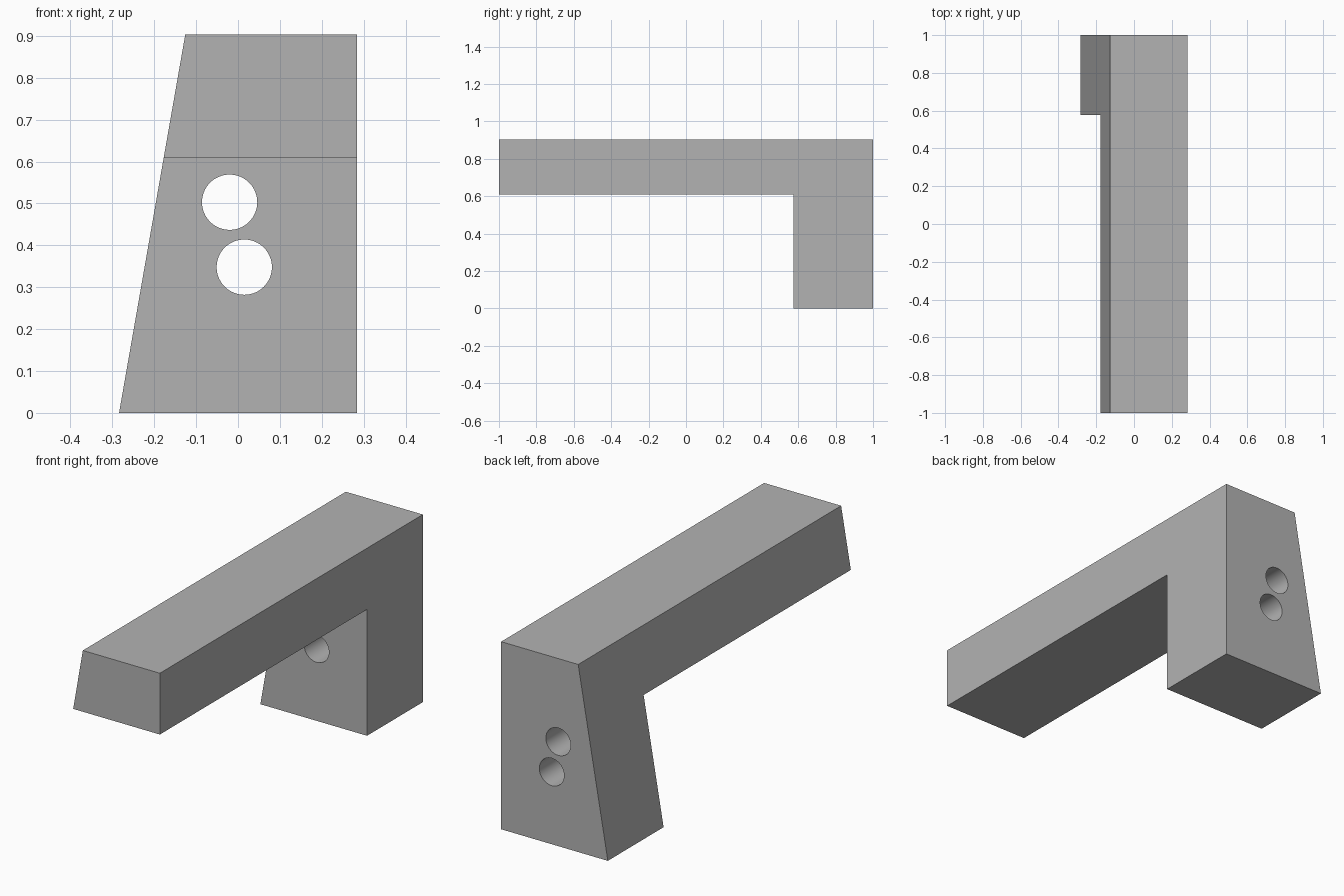
import bpy
import bmesh
import math

default = bpy.data.objects.get("Cube")
if default:
    bpy.data.objects.remove(default, do_unlink=True)

HALF_WIDTH = 0.284
HEIGHT = 0.903
SLOPE = 0.158 / HEIGHT      # inward lean of the slanted side
ARM_BOTTOM = 0.608
LEG_FRONT = 0.576

grey = bpy.data.materials.new("plain grey")
grey.use_nodes = True
colour = (0.45, 0.45, 0.45, 1)
grey.diffuse_color = colour
grey.node_tree.nodes["Principled BSDF"].inputs["Base Color"].default_value = colour


def add_object(name, bm):
    bmesh.ops.recalc_face_normals(bm, faces=bm.faces)
    mesh = bpy.data.meshes.new(name)
    bm.to_mesh(mesh)
    bm.free()
    mesh.materials.append(grey)
    obj = bpy.data.objects.new(name, mesh)
    bpy.context.collection.objects.link(obj)
    return obj


# Bracket: L-shaped side profile extruded across, with one leaning side
profile = [(-1, ARM_BOTTOM), (LEG_FRONT, ARM_BOTTOM), (LEG_FRONT, 0),
           (1, 0), (1, HEIGHT), (-1, HEIGHT)]
bm = bmesh.new()
side = bm.faces.new([bm.verts.new((HALF_WIDTH, y, z)) for y, z in profile])
extruded = bmesh.ops.extrude_face_region(bm, geom=[side], use_keep_orig=True)
for item in extruded["geom"]:
    if isinstance(item, bmesh.types.BMVert):
        item.co.x = -HALF_WIDTH + SLOPE * item.co.z
bracket = add_object("bracket", bm)


# Two bolt holes through the leg
def drill(name, x, z, radius=0.066):
    bm = bmesh.new()
    bmesh.ops.create_cone(bm, cap_ends=True, segments=64, radius1=radius,
                          radius2=radius, depth=0.8)
    cutter = add_object(name, bm)
    cutter.rotation_euler.x = math.pi / 2
    cutter.location = (x, (LEG_FRONT + 1) / 2, z)
    cutter.hide_render = True
    cutter.hide_viewport = True
    cut = bracket.modifiers.new(name, "BOOLEAN")
    cut.operation = "DIFFERENCE"
    cut.solver = "EXACT"
    cut.object = cutter


drill("upper_hole_cutter", -0.02, 0.503)
drill("lower_hole_cutter", 0.015, 0.348)

# Smooth hole walls, sharp edges elsewhere
bpy.ops.object.select_all(action="DESELECT")
bracket.select_set(True)
bpy.context.view_layer.objects.active = bracket
bpy.context.view_layer.update()
for modifier in list(bracket.modifiers):
    bpy.ops.object.modifier_apply(modifier=modifier.name)
bpy.ops.object.shade_smooth_by_angle(angle=math.radians(30))
